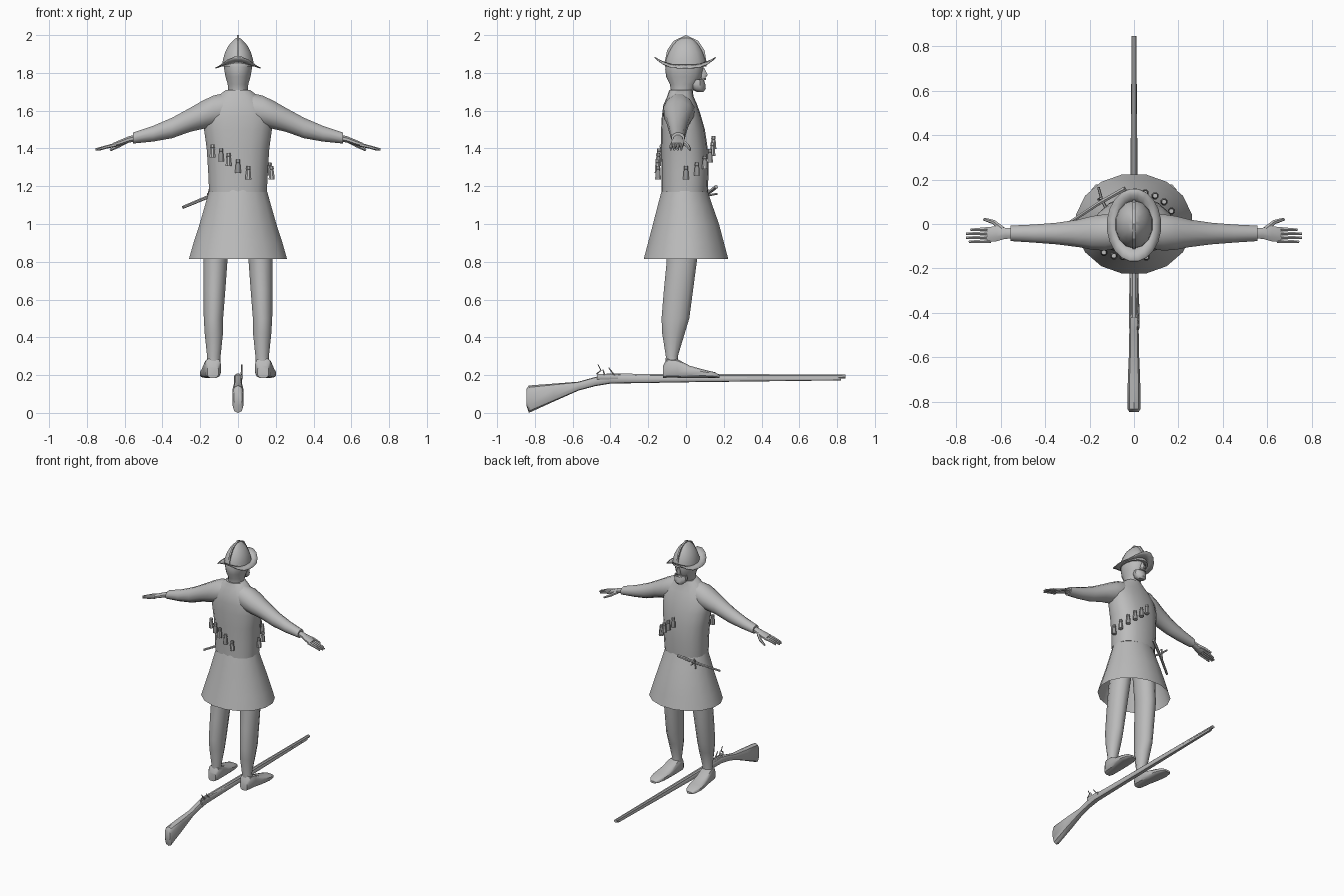
import bpy, bmesh, math
from mathutils import Vector

grey = bpy.data.materials.new("plain_grey")
grey.diffuse_color = (0.5, 0.5, 0.5, 1)
X, Y, Z = Vector((1, 0, 0)), Vector((0, 1, 0)), Vector((0, 0, 1))


def make(name, bm, mirror=False, smooth=40):
    bmesh.ops.recalc_face_normals(bm, faces=bm.faces)
    me = bpy.data.meshes.new(name)
    bm.to_mesh(me)
    bm.free()
    ob = bpy.data.objects.new(name, me)
    bpy.context.collection.objects.link(ob)
    me.materials.append(grey)
    if mirror:
        mod = ob.modifiers.new("mirror", 'MIRROR')
        mod.use_mirror_merge = False
    bpy.ops.object.select_all(action='DESELECT')
    ob.select_set(True)
    bpy.context.view_layer.objects.active = ob
    if smooth:
        bpy.ops.object.shade_smooth_by_angle(angle=math.radians(smooth))
    return ob


def loft(bm, rings, u, v, n=14, caps=(True, True), power=1.0):
    """Skin oval rings given as (centre, radius along u, radius along v)."""
    loops = []
    for c, a, b in rings:
        loop = []
        for i in range(n):
            t = 2 * math.pi * (i + 0.5) / n
            cu, su = math.cos(t), math.sin(t)
            p = (Vector(c) + u * a * math.copysign(abs(cu) ** power, cu)
                 + v * b * math.copysign(abs(su) ** power, su))
            loop.append(bm.verts.new(p))
        loops.append(loop)
    for r, s in zip(loops, loops[1:]):
        for i in range(n):
            j = (i + 1) % n
            bm.faces.new((r[i], r[j], s[j], s[i]))
    if caps[0]:
        bm.faces.new(loops[0])
    if caps[1]:
        bm.faces.new(loops[-1])


def rod(bm, pts, r0, r1, n=6):
    """Tapered rod through points."""
    pts = [Vector(p) for p in pts]
    d = (pts[-1] - pts[0]).normalized()
    u = d.cross(X if abs(d.x) < 0.8 else Z).normalized()
    v = d.cross(u)
    k = len(pts) - 1
    loft(bm, [(p, r0 + (r1 - r0) * i / k, r0 + (r1 - r0) * i / k)
              for i, p in enumerate(pts)], u, v, n)


def upright(rows):
    """Rows of z, half width, back y, front y -> ring list."""
    return [((0, (b + f) / 2, z), w, (f - b) / 2) for z, w, b, f in rows]


# coat body with collar
TORSO = [(1.17, .155, -.13, .115), (1.28, .16, -.13, .12), (1.40, .168, -.132, .115),
         (1.50, .182, -.132, .10), (1.57, .18, -.128, .08), (1.63, .15, -.12, .06),
         (1.675, .11, -.10, .04), (1.71, .065, -.088, .035)]
bm = bmesh.new()
loft(bm, upright(TORSO), X, Y, 18, power=.85)
make("coat_body", bm)

# open flared coat skirt
bm = bmesh.new()
loft(bm, upright([(.815, .265, -.228, .228), (.9, .24, -.205, .205), (1.0, .207, -.178, .178),
                  (1.1, .178, -.152, .142), (1.18, .155, -.13, .115)]),
     X, Y, 16, (False, True))
make("coat_skirt", bm)

# sleeves and cuffs
bm = bmesh.new()
loft(bm, [((x, y, z), ry, rz) for x, z, rz, y, ry in (
    (.05, 1.61, .09, -.035, .07), (.13, 1.598, .085, -.038, .085), (.19, 1.577, .077, -.04, .078),
    (.25, 1.553, .066, -.042, .064), (.35, 1.508, .056, -.043, .05),
    (.45, 1.478, .043, -.043, .042), (.555, 1.455, .030, -.042, .036))], Y, Z, 12)
make("sleeve", bm, True)

# hands: palm, four fingers, thumb
bm = bmesh.new()
loft(bm, [((.53, -.042, 1.458), .024, .020), (.58, -.042, 1.45) and ((.58, -.042, 1.447), .027, .018),
          ((.62, -.044, 1.432), .037, .016), ((.66, -.048, 1.419), .036, .012)], Y, Z, 8)
for k, tip in enumerate((.735, .755, .755, .742)):
    y = -.022 - .018 * k
    rod(bm, [(.645, y, 1.42), (.70, y - .003, 1.407), (tip, y - .004, 1.394)], .011, .006)
rod(bm, [(.59, -.025, 1.44), (.63, .008, 1.415), (.675, .022, 1.392)], .014, .007)
make("hand", bm, True)

# legs
bm = bmesh.new()
loft(bm, [((x, (b + f) / 2, z), w, (f - b) / 2) for z, x, w, b, f in (
    (1.1, .09, .07, -.10, .08), (.8, .12, .066, -.105, .06), (.65, .125, .06, -.12, .04),
    (.5, .13, .053, -.132, .02), (.42, .128, .05, -.128, -.005),
    (.3, .128, .037, -.108, -.042), (.24, .132, .038, -.11, -.035))], X, Y, 12)
make("leg", bm, True)

# shoes
bm = bmesh.new()
loft(bm, [((x, y, (h + .185) / 2), w, (h - .185) / 2) for y, x, w, h in (
    (-.122, .133, .03, .25), (-.10, .133, .043, .29), (-.045, .136, .046, .285),
    (.02, .143, .05, .25), (.10, .15, .053, .228), (.155, .152, .04, .215),
    (.178, .152, .02, .20))], X, Z, 12, power=.6)
make("shoe", bm, True)

# neck and head
bm = bmesh.new()
loft(bm, upright([(1.66, .055, -.08, .03), (1.70, .053, -.08, .035), (1.74, .056, -.085, .06),
                  (1.78, .068, -.105, .085), (1.82, .075, -.11, .092), (1.86, .075, -.105, .09)]),
     X, Y, 14)
make("head", bm)

# beard, nose and ears
bm = bmesh.new()
loft(bm, upright([(1.70, .025, .055, .092), (1.715, .042, .03, .105), (1.74, .05, .02, .102),
                  (1.765, .045, .03, .095)]), X, Y, 10)
make("beard", bm)
bm = bmesh.new()
loft(bm, upright([(1.775, .014, .07, .106), (1.79, .016, .07, .117), (1.825, .008, .07, .098)]), X, Y, 8)
make("nose", bm)
bm = bmesh.new()
loft(bm, upright([(1.762, .03, .07, .108), (1.774, .02, .07, .108)]), X, Y, 8)
make("moustache", bm)

# helmet crown
bm = bmesh.new()
loft(bm, upright([(1.835, .086, -.112, .108), (1.87, .082, -.108, .104), (1.91, .07, -.092, .09),
                  (1.945, .051, -.072, .07), (1.97, .028, -.05, .048), (1.985, .01, -.025, .024)]),
     X, Y, 14)
make("helmet_crown", bm)

# raised helmet comb
bm = bmesh.new()
side = [bm.verts.new((-.006, y, z)) for y, z in (
    (-.112, 1.86), (-.1, 1.92), (-.065, 1.97), (0, 2.0), (.065, 1.97), (.098, 1.92), (.108, 1.86))]
f = bm.faces.new(side)
ext = bmesh.ops.extrude_face_region(bm, geom=[f])
bmesh.ops.translate(bm, vec=X * .012, verts=[g for g in ext['geom'] if isinstance(g, bmesh.types.BMVert)])
bm.faces.ensure_lookup_table()
make("helmet_comb", bm, smooth=0)

# boat shaped brim, raised at front and back
bm = bmesh.new()
loft(bm, upright([(1.845, .08, -.105, .10), (1.838, .10, -.135, .13), (1.828, .123, -.168, .158)]),
     X, Y, 20, (False, False))
for v in bm.verts:
    reach = max(0, abs(v.co.y + .004) - .05)
    v.co.z += 4.6 * reach ** 2 if abs(v.co.x) < .115 else 0
brim = make("helmet_brim", bm)
brim.modifiers.new("thickness", 'SOLIDIFY').thickness = .005

# hanging powder bottles around the chest and back
bm = bmesh.new()
for x, y, z in ((.178, .0, 1.27), (.168, .058, 1.29), (.135, .1, 1.325), (.095, .127, 1.36),
                (.05, .14, 1.395), (.005, .145, 1.43), (.055, -.148, 1.27), (.0, -.15, 1.305),
                (-.05, -.147, 1.34), (-.09, -.143, 1.365), (-.135, -.128, 1.385)):
    loft(bm, [((x, y, z + dz), r, r) for dz, r in (
        (-.034, .017), (.006, .014), (.018, .010), (.021, .013), (.036, .011))], X, Y, 8)
make("powder_bottles", bm)

# sword at the hip with cross guard
bm = bmesh.new()
rod(bm, [(-.04, .16, 1.197), (-.155, .095, 1.145), (-.292, .005, 1.088)], .011, .008)
rod(bm, [(-.125, .07, 1.145), (-.145, .11, 1.15), (-.16, .165, 1.16)], .007, .006)
rod(bm, [(-.15, .115, 1.185), (-.16, .11, 1.11)], .006, .006)
make("sword", bm)

# musket stock
bm = bmesh.new()
loft(bm, [((0, y, (lo + hi) / 2), w, (hi - lo) / 2) for y, lo, hi, w in (
    (-.845, .04, .125, .022), (-.832, .0, .145, .03), (-.70, .06, .155, .029),
    (-.57, .118, .165, .023), (-.48, .142, .19, .022), (-.40, .155, .206, .023),
    (0, .162, .195, .019), (.4, .167, .193, .015), (.82, .172, .19, .011))], X, Z, 10, power=.7)
make("musket_stock", bm)

# musket barrel
bm = bmesh.new()
rod(bm, [(0, -.42, .192), (0, .845, .192)], .017, .012, 8)
make("musket_barrel", bm)

# firing lock: pan and curved hammer
bm = bmesh.new()
rod(bm, [(.018, -.475, .205), (.02, -.45, .225), (.02, -.465, .255)], .005, .003)
rod(bm, [(.02, -.43, .198), (.02, -.44, .23)], .005, .003)
rod(bm, [(.02, -.375, .198), (.02, -.395, .22), (.02, -.41, .24)], .005, .003)
loft(bm, [((.02, -.47, .19), .006, .016), ((.02, -.36, .19), .006, .014)], X, Z, 6)
make("musket_lock", bm)
